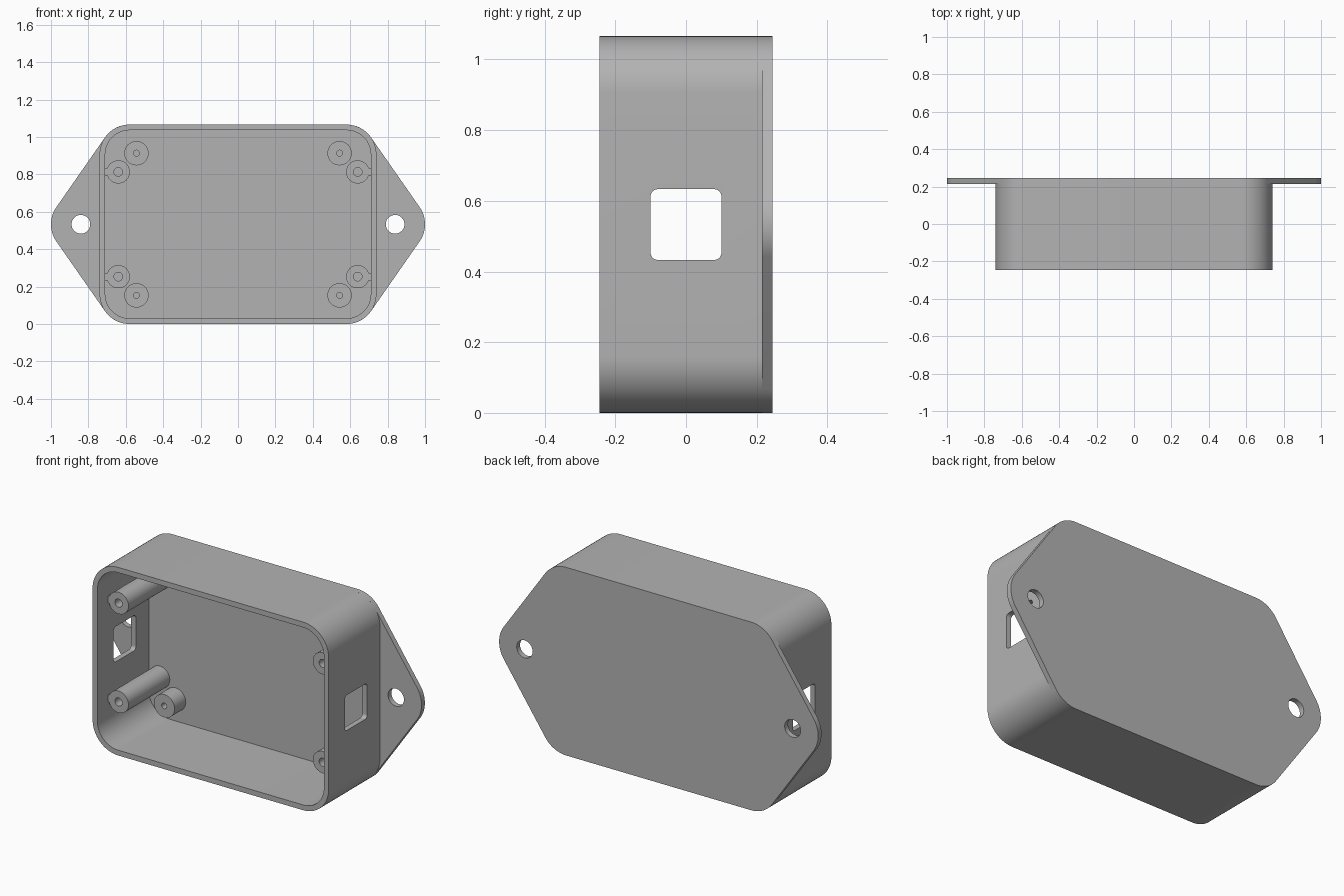
import bpy, bmesh
from math import sin, cos, pi, radians
from mathutils import Matrix, Vector

if "Cube" in bpy.data.objects:
    bpy.data.objects.remove(bpy.data.objects["Cube"])

MID = 0.533            # height of the centre line
HALF_W, HALF_H = 0.74, 0.533
RADIUS, WALL = 0.16, 0.03
FRONT, BACK = -0.245, 0.245
FLOOR = BACK - WALL

grey = bpy.data.materials.new("plain grey")
grey.use_nodes = True
grey.diffuse_color = (0.45, 0.45, 0.45, 1)
grey.node_tree.nodes["Principled BSDF"].inputs["Base Color"].default_value = (0.45, 0.45, 0.45, 1)


def add_object(name, bm):
    bmesh.ops.recalc_face_normals(bm, faces=bm.faces)
    mesh = bpy.data.meshes.new(name)
    bm.to_mesh(mesh)
    bm.free()
    mesh.materials.append(grey)
    obj = bpy.data.objects.new(name, mesh)
    bpy.context.collection.objects.link(obj)
    return obj


def activate(obj):
    bpy.ops.object.select_all(action='DESELECT')
    obj.select_set(True)
    bpy.context.view_layer.objects.active = obj


def smooth(obj):
    activate(obj)
    bpy.ops.object.shade_smooth_by_angle(angle=radians(30))


def rounded_outline(arcs, radius, steps=16):
    """Outline from arcs given as centre u, centre v, start angle, end angle."""
    return [(u + radius * cos(a + (b - a) * i / steps), v + radius * sin(a + (b - a) * i / steps))
            for u, v, a, b in arcs for i in range(steps + 1)]


def rounded_rect(w, h, r):
    corners = [(1, 1), (-1, 1), (-1, -1), (1, -1)]
    return rounded_outline([(sx * (w - r), sy * (h - r), k * pi / 2, (k + 1) * pi / 2)
                            for k, (sx, sy) in enumerate(corners)], r)


def prism(name, outline, y0, y1):
    """Extrude an x-z outline, centred on the mid height, along y."""
    bm = bmesh.new()
    face = bm.faces.new([bm.verts.new((x, y0, MID + z)) for x, z in outline])
    new = bmesh.ops.extrude_face_region(bm, geom=[face])["geom"]
    bmesh.ops.translate(bm, vec=(0, y1 - y0, 0),
                        verts=[v for v in new if isinstance(v, bmesh.types.BMVert)])
    return add_object(name, bm)


def cut(obj, cutter):
    activate(obj)
    mod = obj.modifiers.new("cut", 'BOOLEAN')
    mod.operation, mod.solver, mod.object = 'DIFFERENCE', 'EXACT', cutter
    bpy.ops.object.modifier_apply(modifier=mod.name)
    bpy.data.objects.remove(cutter)


# Back plate with pointed mounting ears: hull of four corner arcs and two ear arcs
cx, cz, ear = HALF_W - RADIUS, HALF_H - RADIUS, 1 - RADIUS
slope = Vector((cz, ear - cx)).normalized()
tilt = Vector((1, 0)).angle(slope)
plate_outline = rounded_outline([
    (ear, 0, -tilt, tilt), (cx, cz, tilt, pi / 2), (-cx, cz, pi / 2, pi - tilt),
    (-ear, 0, pi - tilt, pi + tilt), (-cx, -cz, pi + tilt, 1.5 * pi),
    (cx, -cz, 1.5 * pi, 2 * pi - tilt)], RADIUS)
plate = prism("back_plate", plate_outline, FLOOR, BACK)
for side in (-1, 1):
    hole = rounded_outline([(side * ear, 0, 0, 2 * pi * 31 / 32)], 0.05, 31)
    cut(plate, prism("ear_hole_cutter", hole, FLOOR - 0.1, BACK + 0.1))
smooth(plate)

# Side walls: a rounded tube
walls = prism("side_walls", rounded_rect(HALF_W, HALF_H, RADIUS), FRONT, FLOOR)
cut(walls, prism("cavity_cutter",
                 rounded_rect(HALF_W - WALL, HALF_H - WALL, RADIUS - WALL), FRONT - 0.1, FLOOR + 0.1))

# Rounded square window through both ends
window = prism("window_cutter", rounded_rect(0.1, 0.1, 0.02), -1, 1)
window.data.transform(Matrix.Translation((0, 0, MID)) @ Matrix.Rotation(pi / 2, 4, 'Z')
                      @ Matrix.Translation((0, 0, -MID)))
cut(walls, window)
smooth(walls)


def post(name, x, z, tip, r, bore):
    """Hollow round post standing on the floor and pointing to the front."""
    bm = bmesh.new()
    profile = [(bore, FLOOR), (bore, tip), (r, tip), (r, FLOOR)]
    verts = [bm.verts.new((x + d, y, MID + z)) for d, y in profile]
    edges = [bm.edges.new(pair) for pair in zip(verts, verts[1:])]
    bmesh.ops.spin(bm, geom=verts + edges, cent=(x, 0, MID + z), axis=(0, 1, 0),
                   angle=2 * pi, steps=32, use_merge=True)
    bmesh.ops.remove_doubles(bm, verts=bm.verts, dist=0.0001)
    smooth(add_object(name, bm))


# Tall and short screw posts in the four corners, tall ones tied to the wall
for sx, side in ((1, "left"), (-1, "right")):
    for sz, level in ((1, "upper"), (-1, "lower")):
        tag = f"{level}_{side}"
        post(f"tall_post_{tag}", sx * 0.64, sz * 0.28, -0.155, 0.062, 0.023)
        post(f"short_post_{tag}", sx * 0.543, sz * 0.38, 0.115, 0.065, 0.016)
        rib = [(sx * (0.69 + 0.025 * u), sz * 0.28 + 0.02 * v)
               for u, v in ((0, -1), (1, -1), (1, 1), (0, 1))]
        prism(f"post_rib_{tag}", rib, -0.15, FLOOR)
